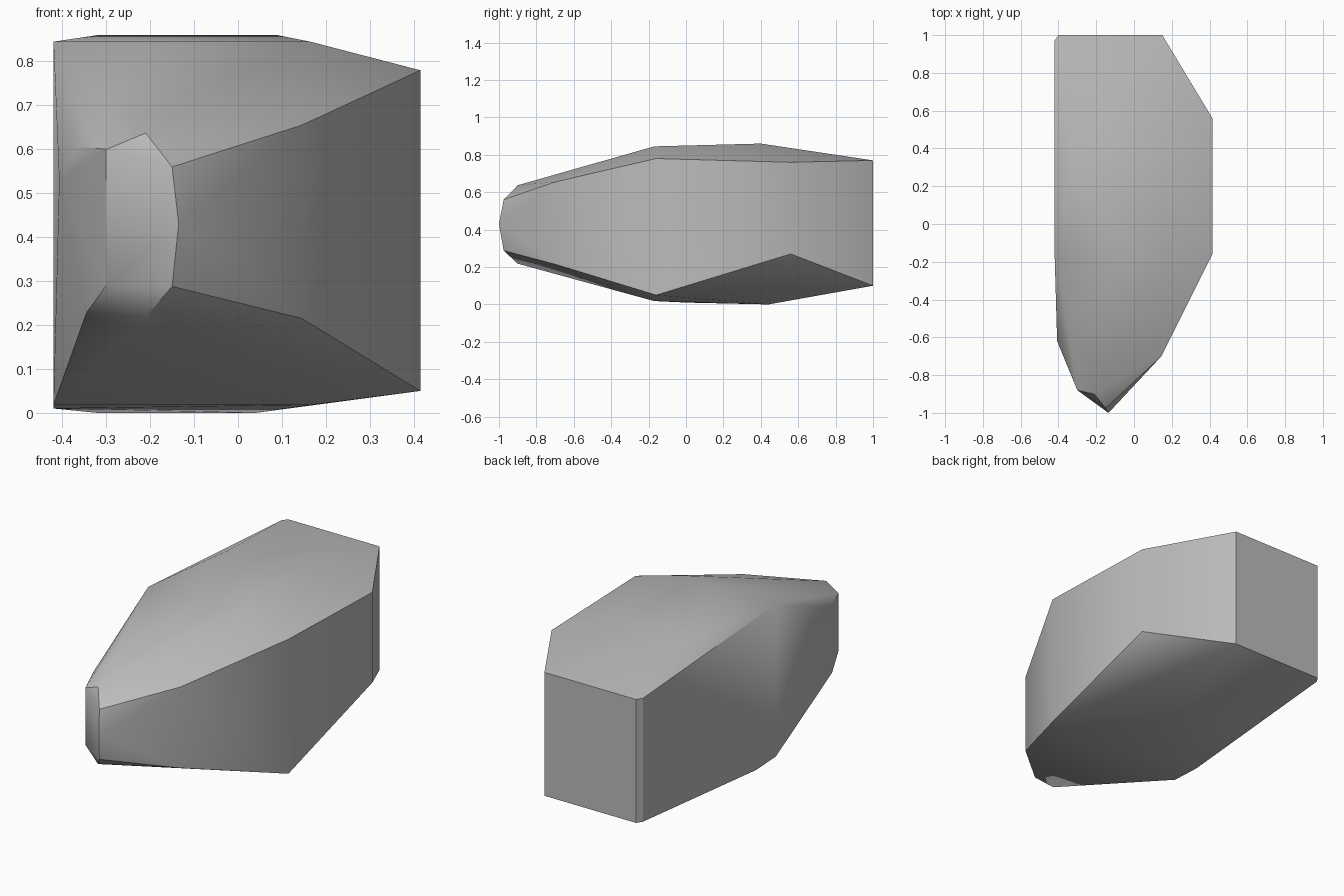
import bpy, bmesh

cube = bpy.data.objects.get("Cube")
if cube:
    bpy.data.objects.remove(cube, do_unlink=True)

# One stone colour
grey = bpy.data.materials.new("stone grey")
grey.use_nodes = True
colour = (0.5, 0.5, 0.5, 1)
grey.diffuse_color = colour
bsdf = next(n for n in grey.node_tree.nodes if n.type == "BSDF_PRINCIPLED")
bsdf.inputs["Base Color"].default_value = colour
bsdf.inputs["Roughness"].default_value = 0.9

# Upright corners: x, y, low z, high z
columns = [
    (-0.40, 1.00, 0.10, 0.77), (0.15, 1.00, 0.10, 0.77),
    (-0.42, 0.97, 0.10, 0.77), (0.415, 0.56, 0.27, 0.76),
    (0.415, -0.16, 0.05, 0.78), (0.145, -0.70, 0.215, 0.655),
    (-0.15, -0.975, 0.288, 0.56), (-0.21, -0.90, 0.218, 0.637),
    (-0.30, -0.88, 0.29, 0.60), (-0.42, -0.17, 0.018, 0.845),
    (0.165, -0.17, 0.018, 0.845),
]
# Crown, belly, nose tip and flank corners
singles = [
    (-0.32, 0.40, 0.86), (0.09, 0.40, 0.86),
    (-0.32, 0.44, 0.0), (0.04, 0.44, 0.0), (-0.42, 0.0, 0.01),
    (-0.135, -1.0, 0.43), (-0.365, -0.72, 0.607),
    (-0.345, -0.76, 0.228), (-0.407, -0.62, 0.53),
]

# Wrap the corners in a faceted stone
bm = bmesh.new()
for x, y, low, high in columns:
    bm.verts.new((x, y, low))
    bm.verts.new((x, y, high))
for p in singles:
    bm.verts.new(p)
hull = bmesh.ops.convex_hull(bm, input=bm.verts[:])
loose = {v for v in hull["geom_interior"] + hull["geom_unused"]
         if isinstance(v, bmesh.types.BMVert)}
bmesh.ops.delete(bm, geom=list(loose), context="VERTS")
bmesh.ops.dissolve_limit(bm, angle_limit=0.02, verts=bm.verts[:], edges=bm.edges[:])
bmesh.ops.recalc_face_normals(bm, faces=bm.faces[:])

mesh = bpy.data.meshes.new("rock")
bm.to_mesh(mesh)
bm.free()
mesh.materials.append(grey)
rock = bpy.data.objects.new("rock", mesh)
bpy.context.collection.objects.link(rock)

# Soft facets with crisp main edges
bpy.context.view_layer.objects.active = rock
rock.select_set(True)
bpy.ops.object.shade_smooth_by_angle(angle=0.55)
